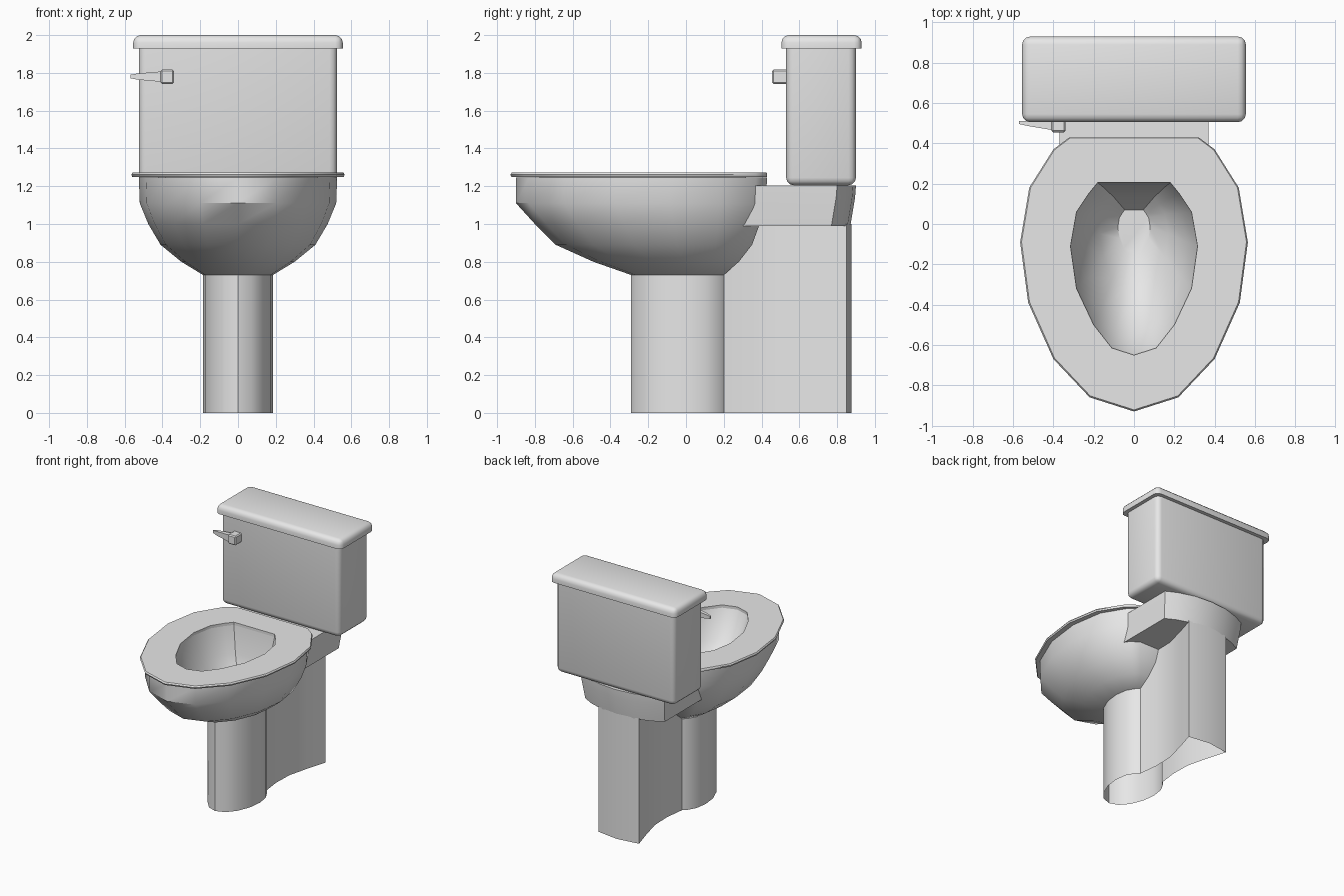
import bpy, bmesh, math

cube = bpy.data.objects.get("Cube")
if cube:
    bpy.data.objects.remove(cube, do_unlink=True)

porcelain = bpy.data.materials.new("grey_porcelain")
porcelain.use_nodes = True
porcelain.diffuse_color = (0.8, 0.8, 0.8, 1)
porcelain.node_tree.nodes["Principled BSDF"].inputs["Base Color"].default_value = (0.8, 0.8, 0.8, 1)


def finish(name, bm, angle):
    """Turn a bmesh into a shaded, coloured object."""
    bmesh.ops.recalc_face_normals(bm, faces=bm.faces)
    mesh = bpy.data.meshes.new(name)
    bm.to_mesh(mesh)
    bm.free()
    mesh.materials.append(porcelain)
    obj = bpy.data.objects.new(name, mesh)
    bpy.context.collection.objects.link(obj)
    bpy.ops.object.select_all(action='DESELECT')
    obj.select_set(True)
    bpy.context.view_layer.objects.active = obj
    bpy.ops.object.shade_smooth_by_angle(angle=math.radians(angle))
    return obj


def mirrored(half):
    """Close a half outline (front to back, x >= 0) into a full ring."""
    return half + [(-x, y) for x, y in reversed(half) if x > 0]


def fit(half, width, front, back, z):
    """Scale a half outline to a half width and a y range, at height z."""
    w = max(x for x, y in half)
    y0, y1 = half[0][1], half[-1][1]
    return [(x / w * width, front + (y - y0) / (y1 - y0) * (back - front), z)
            for x, y in mirrored(half)]


def loft(name, rings, caps=(), loop=False, angle=40):
    """Skin a list of equal rings; caps holds the ring indices to fill."""
    bm = bmesh.new()
    vs = [[bm.verts.new(p) for p in ring] for ring in rings]
    n = len(vs[0])
    pairs = list(zip(vs, vs[1:])) + ([(vs[-1], vs[0])] if loop else [])
    for a, b in pairs:
        for i in range(n):
            j = (i + 1) % n
            bm.faces.new((a[i], a[j], b[j], b[i]))
    for c in caps:
        bm.faces.new(vs[c])
    return finish(name, bm, angle)


def box(name, lo, hi, bevel=0, sharp_z=None, segments=3):
    """Box between two corners; edges lying at height sharp_z stay square."""
    bm = bmesh.new()
    bmesh.ops.create_cube(bm, size=1)
    for v in bm.verts:
        v.co = [(a + b) / 2 + c * (b - a) for a, b, c in zip(lo, hi, v.co)]
    if bevel:
        edges = [e for e in bm.edges if sharp_z is None
                 or any(abs(v.co.z - sharp_z) > 0.001 for v in e.verts)]
        bmesh.ops.bevel(bm, geom=edges, offset=bevel, segments=segments,
                        profile=0.5, affect='EDGES')
    return finish(name, bm, 35)


# Half outlines of the egg-shaped rim and of the opening
EGG = [(0, -0.93), (0.22, -0.86), (0.40, -0.67), (0.525, -0.39),
       (0.565, -0.09), (0.52, 0.18), (0.40, 0.37), (0.32, 0.43)]
OPENING = [(0, -0.65), (0.11, -0.615), (0.20, -0.50), (0.285, -0.32),
           (0.315, -0.11), (0.285, 0.06), (0.225, 0.15), (0.18, 0.205)]

# Bowl: outer shell up to the rim, then the basin down to the drain
shell = [(0.185, -0.29, 0.20, 0.73), (0.30, -0.49, 0.28, 0.80),
         (0.41, -0.69, 0.35, 0.89), (0.475, -0.80, 0.39, 1.00),
         (0.52, -0.90, 0.42, 1.11), (0.525, -0.90, 0.43, 1.245)]
basin = [(0.315, -0.65, 0.205, 1.25), (0.26, -0.55, 0.18, 1.04),
         (0.17, -0.35, 0.13, 0.91), (0.08, -0.16, 0.07, 0.82)]
loft("bowl", [fit(EGG, *r) for r in shell] + [fit(OPENING, *r) for r in basin],
     caps=(0, -1))

# Seat ring
loft("seat", [fit(EGG, 0.56, -0.925, 0.43, 1.25),
              fit(EGG, 0.565, -0.93, 0.43, 1.262),
              fit(EGG, 0.558, -0.922, 0.427, 1.272),
              fit(OPENING, 0.315, -0.65, 0.205, 1.272),
              fit(OPENING, 0.315, -0.65, 0.205, 1.25)], loop=True)

# Pedestal: egg-shaped column with a waisted neck behind, open underneath
NECK = [(0.105, 0.20), (0.085, 0.36), (0.09, 0.52), (0.13, 0.68),
        (0.18, 0.85), (0, 0.875)]
column = [(x, y) for x, y, z in fit(EGG, 0.185, -0.29, 0.20, 0)[:len(EGG) - 1]]


def ring(points, z):
    """Full ring from a half outline that starts or ends on the centre."""
    other = [(-x, y) for x, y in reversed(points) if x > 0]
    return [(x, y, z) for x, y in points + other]


loft("pedestal", [ring(column + NECK, z) for z in (0, 0.73)], angle=30)
loft("upper_neck", [ring(NECK, z) for z in (0.73, 1.0)], angle=30)

# Ledge carrying the tank, rounded at the back
LEDGE = [(0.37, 0.33), (0.37, 0.80), (0.28, 0.845), (0.15, 0.885), (0, 0.90)]


def ledge_ring(scale, shift, z):
    return ring([(x * scale, y + shift) for x, y in LEDGE], z)


loft("tank_ledge", [ledge_ring(0.95, -0.03, 0.99), ledge_ring(0.99, -0.005, 1.14),
                    ledge_ring(1, 0, 1.205)], caps=(0, -1), angle=30)

# Tank and lid
box("tank", (-0.525, 0.53, 1.205), (0.525, 0.90, 1.94), 0.04, sharp_z=1.94)
box("tank_lid", (-0.555, 0.505, 1.93), (0.555, 0.93, 2.0), 0.04, sharp_z=1.93)

# Flush handle: knob and tapered lever
box("handle_knob", (-0.41, 0.455, 1.742), (-0.34, 0.54, 1.817), 0.008, segments=1)


def lever_ring(x, y0, y1, z0, z1):
    return [(x, y0, z0), (x, y1, z0), (x, y1, z1), (x, y0, z1)]


loft("handle_lever", [lever_ring(-0.40, 0.465, 0.51, 1.752, 1.808),
                      lever_ring(-0.53, 0.487, 0.51, 1.764, 1.797),
                      lever_ring(-0.57, 0.496, 0.51, 1.772, 1.79)],
     caps=(0, -1), angle=20)
